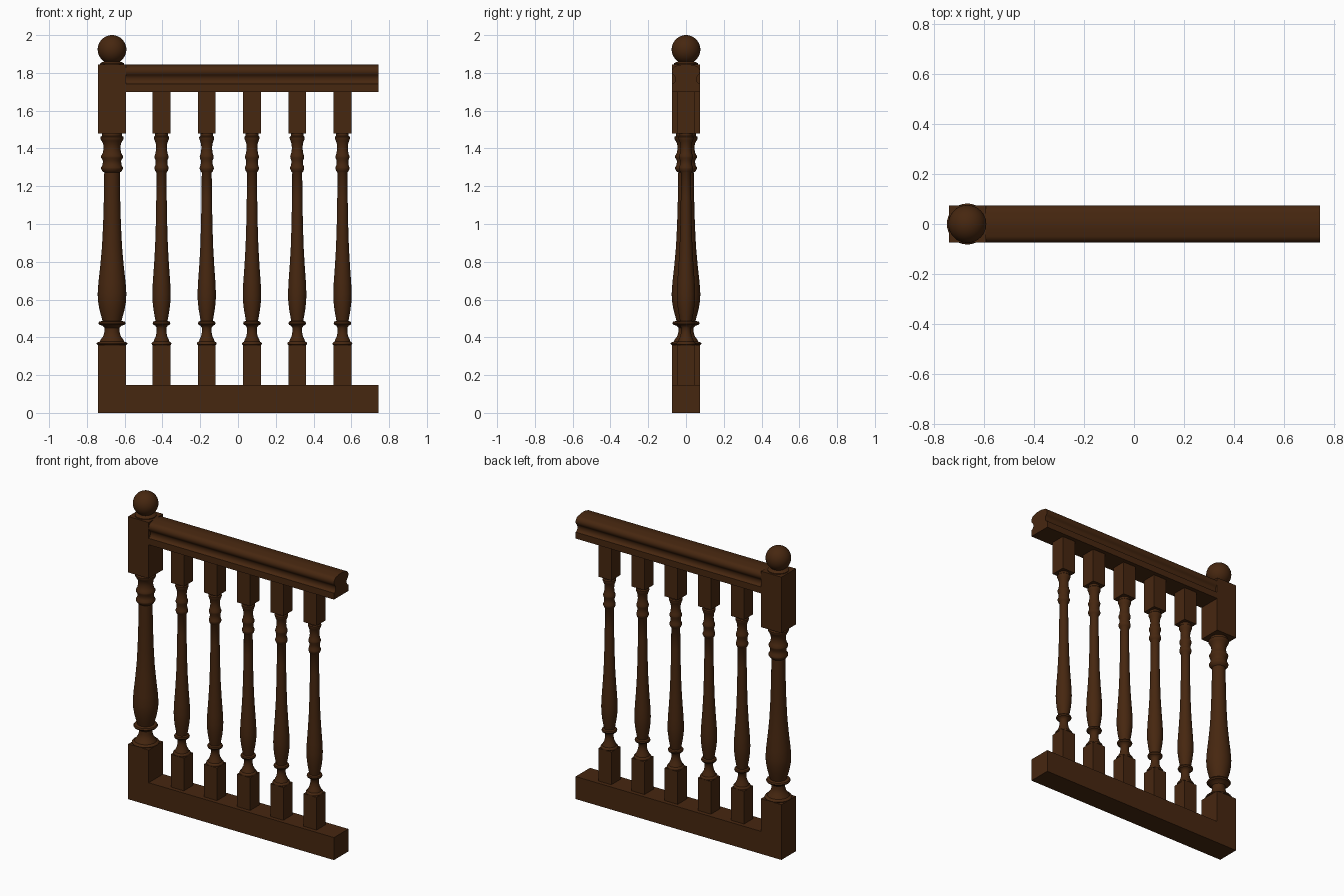
import bpy
import bmesh
import math

cube = bpy.data.objects.get("Cube")
if cube:
    bpy.data.objects.remove(cube, do_unlink=True)

wood = bpy.data.materials.new("dark brown wood")
wood.use_nodes = True
WOOD_COLOUR = (0.062, 0.020, 0.005, 1)
wood.diffuse_color = WOOD_COLOUR
wood.node_tree.nodes["Principled BSDF"].inputs["Base Color"].default_value = WOOD_COLOUR


def finish(name, bm, location=(0, 0, 0), smooth=False):
    bmesh.ops.recalc_face_normals(bm, faces=bm.faces)
    mesh = bpy.data.meshes.new(name)
    bm.to_mesh(mesh)
    bm.free()
    mesh.materials.append(wood)
    obj = bpy.data.objects.new(name, mesh)
    obj.location = location
    bpy.context.collection.objects.link(obj)
    if smooth:
        bpy.ops.object.select_all(action="DESELECT")
        obj.select_set(True)
        bpy.context.view_layer.objects.active = obj
        bpy.ops.object.shade_smooth_by_angle(angle=math.radians(40))
    return obj


def box(name, x0, x1, half_y, z0, z1):
    bm = bmesh.new()
    bmesh.ops.create_cube(bm, size=1)
    bmesh.ops.scale(bm, vec=(x1 - x0, 2 * half_y, z1 - z0), verts=bm.verts)
    return finish(name, bm, ((x0 + x1) / 2, 0, (z0 + z1) / 2))


def lathe(name, profile, x, scale=1.0, steps=32):
    bm = bmesh.new()
    verts = [bm.verts.new((r * scale, 0, z)) for r, z in profile]
    edges = [bm.edges.new(pair) for pair in zip(verts, verts[1:])]
    bmesh.ops.spin(bm, geom=verts + edges, axis=(0, 0, 1), cent=(0, 0, 0),
                   angle=2 * math.pi, steps=steps, use_merge=True)
    bmesh.ops.remove_doubles(bm, verts=bm.verts, dist=0.0002)
    return finish(name, bm, (x, 0, 0), smooth=True)


# Main dimensions
HALF = 0.074
POST_X, END_X = -0.667, 0.745
BLOCK_LOW, BLOCK_HIGH = 0.36, 1.48
RAIL_LOW, RAIL_UNDER, RAIL_TOP = 0.147, 1.70, 1.845

# Turned shaft, as radius and height from bottom to top
SHAFT = [
    (0.070, 0.358), (0.080, 0.362), (0.082, 0.367), (0.078, 0.373),
    (0.066, 0.377), (0.060, 0.388), (0.047, 0.405), (0.040, 0.428),
    (0.040, 0.450), (0.052, 0.462), (0.068, 0.467), (0.073, 0.475),
    (0.068, 0.483), (0.050, 0.487), (0.055, 0.505), (0.066, 0.545),
    (0.074, 0.590), (0.076, 0.630), (0.072, 0.690), (0.062, 0.780),
    (0.053, 0.880), (0.047, 1.000), (0.043, 1.140), (0.041, 1.272),
    (0.050, 1.279), (0.058, 1.292), (0.058, 1.300), (0.050, 1.312),
    (0.048, 1.335), (0.057, 1.350), (0.058, 1.360), (0.050, 1.372),
    (0.044, 1.400), (0.047, 1.425), (0.055, 1.440), (0.062, 1.452),
    (0.062, 1.461), (0.052, 1.467), (0.052, 1.482),
]

# Newel post
box("post_base_block", POST_X - HALF, POST_X + HALF, HALF, 0, BLOCK_LOW)
lathe("post_turned_shaft", SHAFT, POST_X)
box("post_top_block", POST_X - HALF, POST_X + HALF, HALF, BLOCK_HIGH, RAIL_TOP)

# Ball finial with a small flared foot
BALL_R = 0.076
BALL_Z = 2 - BALL_R
foot = [(0.064, RAIL_TOP - 0.002), (0.064, 1.850), (0.052, 1.857), (0.036, 1.862)]
ball = []
for i in range(19):
    a = math.radians(-60 + 150 * i / 18)
    ball.append((max(BALL_R * math.cos(a), 0), BALL_Z + BALL_R * math.sin(a)))
lathe("post_ball_finial", foot + ball, POST_X)

# Bottom rail
box("bottom_rail", POST_X + HALF, END_X, HALF, 0, RAIL_LOW)

# Handrail: rounded crown, coved sides and a flat foot
side = [(0.074, 1.700), (0.074, 1.742)]
for i in range(1, 8):
    a = math.pi * i / 8
    side.append((0.074 - 0.018 * math.sin(a), 1.767 - 0.025 * math.cos(a)))
for i in range(9):
    a = math.radians(-25 + 115 * i / 8)
    side.append((0.042 + 0.032 * math.cos(a), 1.809 + 0.030 * math.sin(a)))
side.append((0.020, RAIL_TOP))
outline = side + [(-y, z) for y, z in reversed(side)]
bm = bmesh.new()
end = bm.faces.new([bm.verts.new((POST_X + HALF, y, z)) for y, z in outline])
grown = bmesh.ops.extrude_face_region(bm, geom=[end], use_keep_orig=True)["geom"]
bmesh.ops.translate(bm, vec=(END_X - POST_X - HALF, 0, 0),
                    verts=[v for v in grown if isinstance(v, bmesh.types.BMVert)])
finish("handrail", bm, smooth=True)

# Balusters
SLIM = 0.64
for i in range(5):
    x = -0.405 + 0.2395 * i
    w = HALF * SLIM
    box(f"baluster_{i + 1}_base_block", x - w, x + w, w, RAIL_LOW, BLOCK_LOW)
    lathe(f"baluster_{i + 1}_turned_shaft", SHAFT, x, SLIM)
    box(f"baluster_{i + 1}_top_block", x - w, x + w, w, BLOCK_HIGH, RAIL_UNDER)
